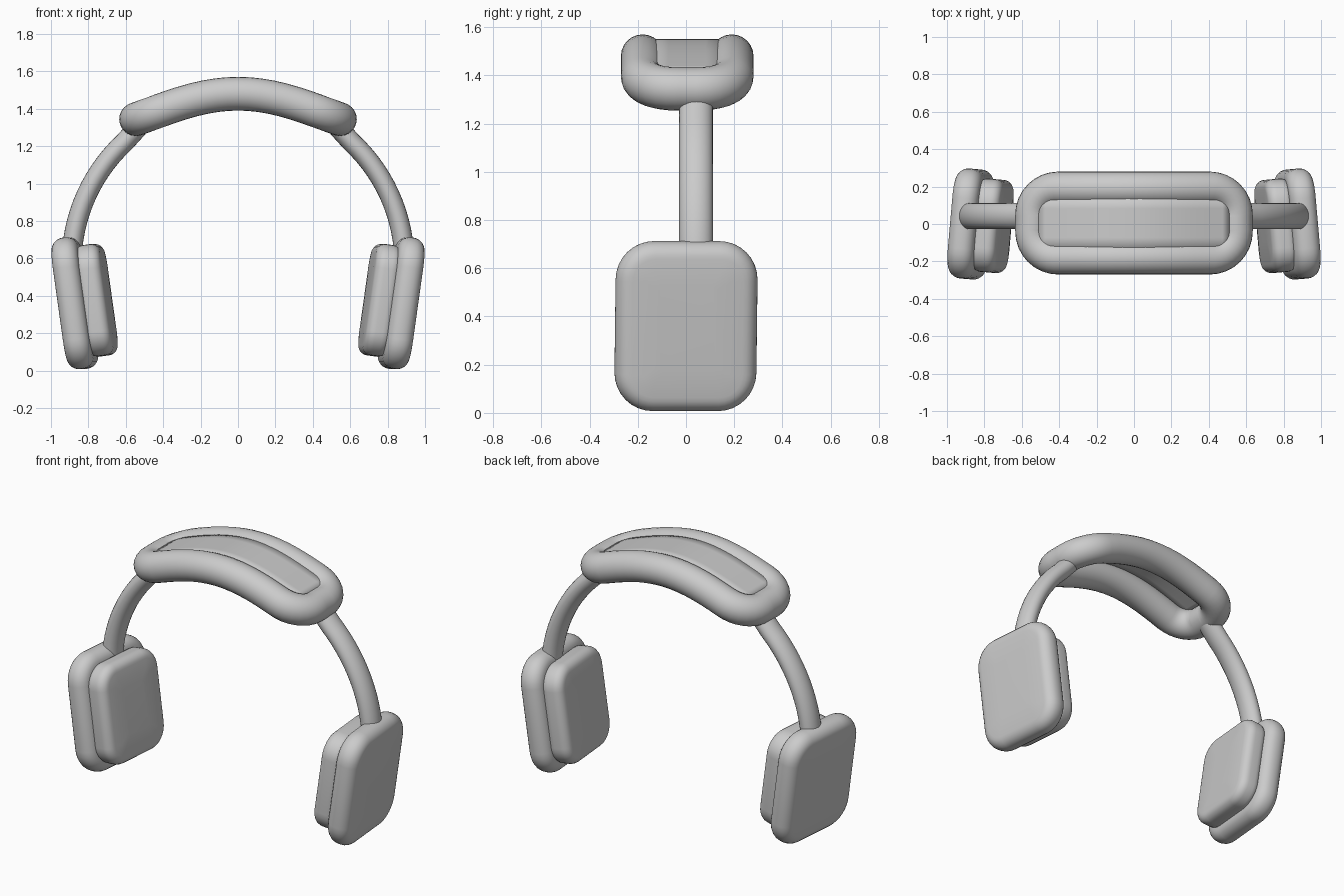
import bpy, bmesh
from math import sin, cos, pi, radians
from mathutils import Vector, Matrix

if "Cube" in bpy.data.objects:
    bpy.data.objects.remove(bpy.data.objects["Cube"], do_unlink=True)

grey = bpy.data.materials.new("light_grey")
grey.use_nodes = True
grey.diffuse_color = (0.6, 0.6, 0.6, 1)
grey.node_tree.nodes["Principled BSDF"].inputs["Base Color"].default_value = (0.6, 0.6, 0.6, 1)


def finish(name, bm, angle=50):
    bmesh.ops.recalc_face_normals(bm, faces=bm.faces)
    mesh = bpy.data.meshes.new(name)
    bm.to_mesh(mesh)
    bm.free()
    mesh.materials.append(grey)
    obj = bpy.data.objects.new(name, mesh)
    bpy.context.collection.objects.link(obj)
    bpy.ops.object.select_all(action="DESELECT")
    obj.select_set(True)
    bpy.context.view_layer.objects.active = obj
    bpy.ops.object.shade_smooth_by_angle(angle=radians(angle))
    return obj


def loft(rings, closed=False):
    """Skin a list of point rings; cap the ends unless closed."""
    bm = bmesh.new()
    loops = [[bm.verts.new(p) for p in ring] for ring in rings]
    pairs = list(zip(loops, loops[1:]))
    if closed:
        pairs.append((loops[-1], loops[0]))
    else:
        bm.faces.new(loops[0])
        bm.faces.new(loops[-1])
    for a, b in pairs:
        for i in range(len(a)):
            j = (i + 1) % len(a)
            bm.faces.new((a[i], a[j], b[j], b[i]))
    return bm


def sweep(path, ref, across, along, sides=24, closed=False):
    """Elliptical tube along a path; 'along' is the radius towards ref."""
    rings, n = [], len(path)
    for i, p in enumerate(path):
        before = path[i - 1] if closed or i else p
        after = path[(i + 1) % n] if closed or i < n - 1 else p
        t = (after - before).normalized()
        side = t.cross(ref).normalized()
        up = side.cross(t)
        angles = [2 * pi * k / sides for k in range(sides)]
        rings.append([p + side * across * cos(a) + up * along * sin(a) for a in angles])
    return loft(rings, closed)


def rounded_rect(w, h, r, steps=8, straight=1):
    """Outline of a rounded rectangle with half sizes w and h."""
    pts = []
    for q, (sx, sy) in enumerate([(1, 1), (-1, 1), (-1, -1), (1, -1)]):
        for k in range(steps + 1):
            a = (q + k / steps) * pi / 2
            pts.append(Vector((sx * (w - r) + r * cos(a), sy * (h - r) + r * sin(a))))
    out = []
    for i, p in enumerate(pts):
        out.append(p)
        if i % (steps + 1) == steps:
            nxt = pts[(i + 1) % len(pts)]
            out += [p.lerp(nxt, k / straight) for k in range(1, straight)]
    return out


def pillow(width, height, depth, corner, edge):
    """Soft rounded slab facing along x."""
    def ring(inset, x):
        r = max(corner - inset, 0.02)
        return [Vector((x, p.x, p.y)) for p in
                rounded_rect(width / 2 - inset, height / 2 - inset, r)]
    dome = 0.006
    half = depth / 2 - dome
    side = [(edge * (1 - cos(a)), half - edge * (1 - sin(a)))
            for a in [k * pi / 12 for k in range(7)]]
    side += [(edge + 0.05, half + dome * 0.7), (edge + 0.11, half + dome)]
    profile = [(i, -x) for i, x in reversed(side)] + side
    return loft([ring(i, x) for i, x in profile])


def crown(x):
    """Height of the cushion's centre line."""
    return 1.48 - 0.6 * x ** 2 + 0.48 * x ** 4


# Ear cups, ear pads and band arms on both sides
for label, s in (("left", 1), ("right", -1)):
    tilt = Matrix.Rotation(radians(5 * s), 4, "Z") @ Matrix.Rotation(radians(8 * s), 4, "Y")
    place = Matrix.Translation((0.872 * s, 0, 0.36)) @ tilt
    cup = pillow(0.59, 0.71, 0.155, 0.16, 0.065)
    bmesh.ops.transform(cup, matrix=place, verts=cup.verts)
    finish(label + "_ear_cup", cup)

    pad = pillow(0.5, 0.6, 0.15, 0.13, 0.05)
    inward = Matrix.Translation((-0.115 * s, 0, 0))
    bmesh.ops.transform(pad, matrix=place @ inward, verts=pad.verts)
    finish(label + "_ear_pad", pad)

    arc = [radians(2 + 45 * k / 14) for k in range(15)]
    path = [Vector((0.89 * s * cos(a), 0.042, 0.57 + 0.89 * sin(a))) for a in arc]
    path.append(Vector((0.535 * s, 0.042, 1.3)))
    finish(label + "_band_arm", sweep(path, Vector((0, 1, 0)), 0.054, 0.07))

# Padded ring of the head cushion, bent over the head
outline = rounded_rect(0.545, 0.185, 0.14, straight=14)
path = [Vector((p.x, p.y + 0.005, crown(p.x))) for p in outline]
clean = [p for i, p in enumerate(path) if (p - path[i - 1]).length > 0.001]
finish("cushion_ring", sweep(clean, Vector((0, 0, 1)), 0.09, 0.09, closed=True))

# Thin panel stretched inside the ring
panel = bmesh.new()
bmesh.ops.create_grid(panel, x_segments=28, y_segments=4, size=1)
for v in panel.verts:
    x = v.co.x * 0.51
    v.co = (x, 0.005 + v.co.y * 0.155, crown(x) + 0.07)
obj = finish("cushion_panel", panel)
solid = obj.modifiers.new("thickness", "SOLIDIFY")
solid.thickness = 0.015
